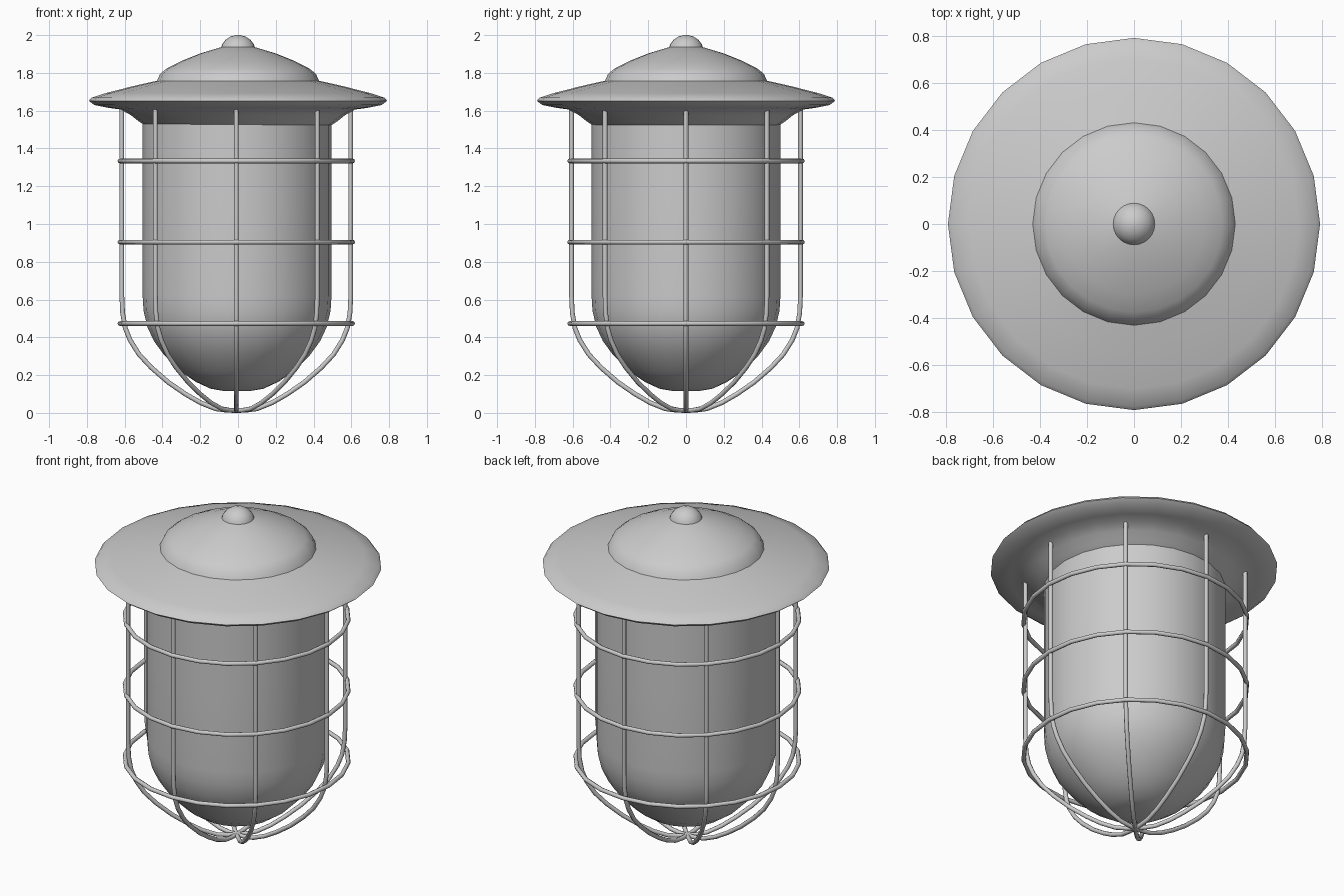
import bpy, bmesh
from math import pi, sin, cos, radians

if "Cube" in bpy.data.objects:
    bpy.data.objects.remove(bpy.data.objects["Cube"])

SIDES = 24
CAGE_X = -0.009


def lathe(name, profile, x=0.0):
    """Revolve an (r, z) profile around the vertical axis."""
    bm = bmesh.new()
    rows = []
    for r, z in profile:
        if r == 0:
            rows.append([bm.verts.new((0, 0, z))] * SIDES)
        else:
            rows.append([bm.verts.new((r * cos(2 * pi * i / SIDES), r * sin(2 * pi * i / SIDES), z))
                         for i in range(SIDES)])
    for a, b in zip(rows, rows[1:]):
        for i in range(SIDES):
            j = (i + 1) % SIDES
            quad = list(dict.fromkeys([a[i], b[i], b[j], a[j]]))
            bm.faces.new(quad)
    bmesh.ops.recalc_face_normals(bm, faces=bm.faces)
    me = bpy.data.meshes.new(name)
    bm.to_mesh(me)
    bm.free()
    ob = bpy.data.objects.new(name, me)
    ob.location.x = x
    bpy.context.collection.objects.link(ob)
    bpy.ops.object.select_all(action='DESELECT')
    ob.select_set(True)
    bpy.context.view_layer.objects.active = ob
    bpy.ops.object.shade_smooth_by_angle(angle=radians(50))
    return ob


def wire(name, points, cyclic=False, radius=0.0125):
    """Round bar following a list of points."""
    cu = bpy.data.curves.new(name, 'CURVE')
    cu.dimensions = '3D'
    cu.bevel_depth = radius
    cu.bevel_resolution = 2
    cu.use_fill_caps = True
    sp = cu.splines.new('POLY')
    sp.points.add(len(points) - 1)
    for p, co in zip(sp.points, points):
        p.co = (*co, 1)
    sp.use_cyclic_u = cyclic
    sp.use_smooth = True
    ob = bpy.data.objects.new(name, cu)
    ob.location.x = CAGE_X
    bpy.context.collection.objects.link(ob)
    return ob


# Cap: domed top, wide brim and flared collar underneath
lathe("cap", [(0, 1.95), (0.09, 1.936), (0.2, 1.903), (0.3, 1.863), (0.375, 1.825),
              (0.412, 1.795), (0.43, 1.758), (0.555, 1.73), (0.70, 1.693), (0.775, 1.669),
              (0.79, 1.652), (0.76, 1.63), (0.68, 1.614), (0.62, 1.606), (0.565, 1.575),
              (0.525, 1.543), (0.49, 1.52)])

# Knob on top of the cap
lathe("knob", [(0.09, 1.93), (0.085, 1.95), (0.066, 1.975), (0.04, 1.992), (0.012, 2.0), (0, 2.0)])

# Glass jar with rounded bottom
lathe("glass", [(0.5, 1.6), (0.5, 1.1), (0.5, 0.62), (0.495, 0.54), (0.475, 0.455), (0.44, 0.38),
                (0.385, 0.305), (0.3, 0.22), (0.22, 0.165), (0.14, 0.128), (0.07, 0.116),
                (0, 0.115)], x=-0.005)

# Cage ribs: four U-shaped bars crossing at the bottom
half = [(0.606, 1.61), (0.606, 1.1), (0.606, 0.62), (0.602, 0.53), (0.588, 0.45), (0.562, 0.385),
        (0.515, 0.31), (0.45, 0.24), (0.36, 0.162), (0.27, 0.1), (0.19, 0.054), (0.11, 0.022),
        (0.05, 0.014)]
path = half + [(0, 0.0125)] + [(-r, z) for r, z in reversed(half)]
for k in range(4):
    a = k * pi / 4
    wire(f"cage_rib_{k + 1}", [(r * cos(a), r * sin(a), z) for r, z in path])

# Cage rings
for k, z in enumerate((0.473, 0.904, 1.334)):
    wire(f"cage_ring_{k + 1}", [(0.616 * cos(2 * pi * i / SIDES), 0.616 * sin(2 * pi * i / SIDES), z)
                                for i in range(SIDES)], cyclic=True)
